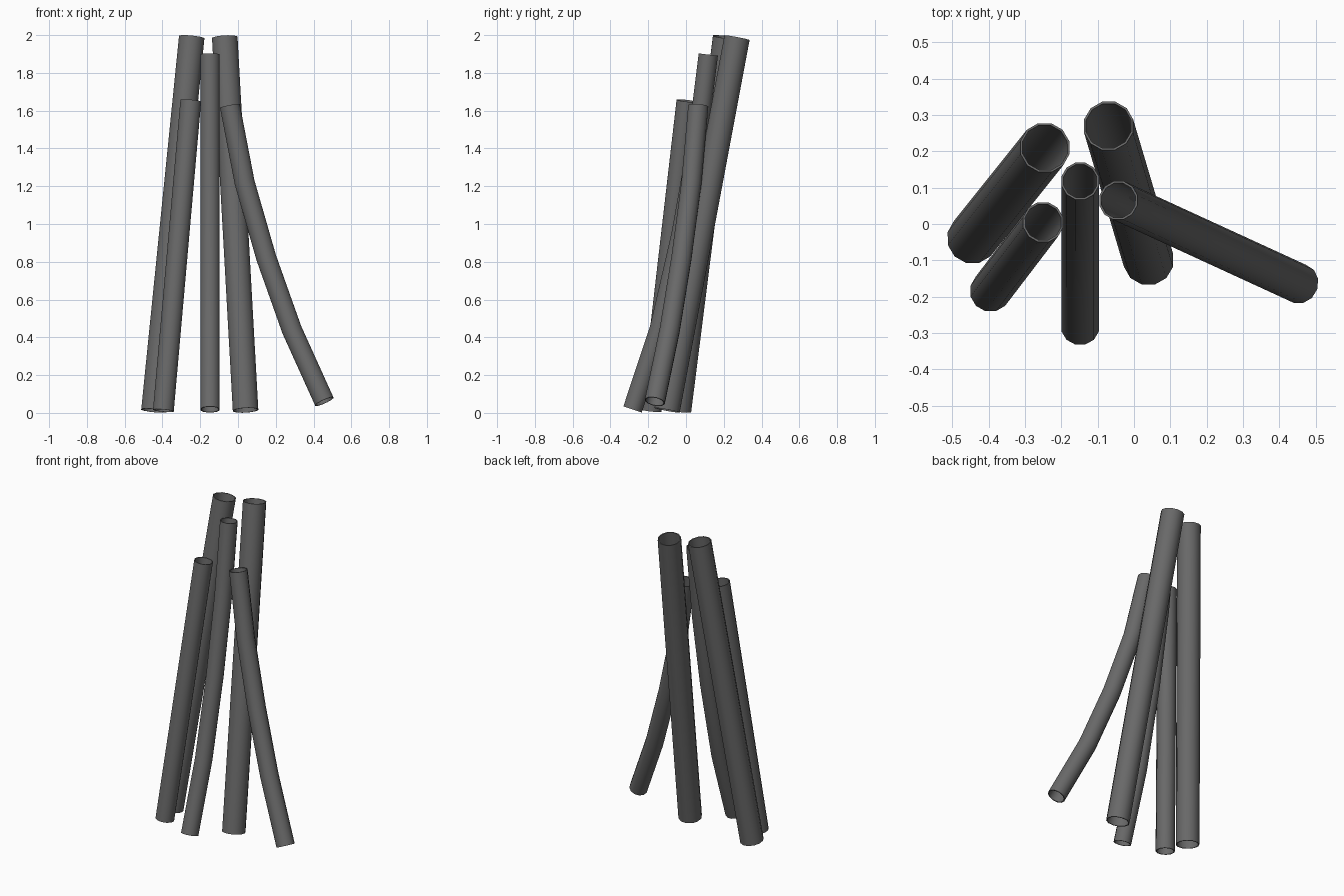
import bpy
import bmesh
from math import cos, sin, tau, radians
from mathutils import Vector

cube = bpy.data.objects.get("Cube")
if cube:
    bpy.data.objects.remove(cube, do_unlink=True)

SIDES = 12
WALL = 0.006

# Single dark grey colour
grey = bpy.data.materials.new("dark_grey")
grey.use_nodes = True
colour = (0.14, 0.14, 0.14, 1)
grey.diffuse_color = colour
bsdf = grey.node_tree.nodes["Principled BSDF"]
bsdf.inputs["Base Color"].default_value = colour
bsdf.inputs["Roughness"].default_value = 0.6


def make_pipe(name, radius, path):
    """Sweep an open round wall along the path, then give it thickness."""
    points = [Vector(p) for p in path]
    bm = bmesh.new()
    rings = []
    last = len(points) - 1
    for i, centre in enumerate(points):
        # Each ring is square to the local direction of the pipe
        along = (points[min(i + 1, last)] - points[max(i - 1, 0)]).normalized()
        u = Vector((0, 1, 0)).cross(along).normalized()
        v = along.cross(u)
        angles = [tau * (k + 0.5) / SIDES for k in range(SIDES)]
        rings.append([bm.verts.new(centre + radius * (cos(a) * u + sin(a) * v))
                      for a in angles])
    for low, high in zip(rings, rings[1:]):
        for k in range(SIDES):
            n = (k + 1) % SIDES
            bm.faces.new((low[k], low[n], high[n], high[k]))
    mesh = bpy.data.meshes.new(name)
    bm.to_mesh(mesh)
    bm.free()
    mesh.materials.append(grey)
    pipe = bpy.data.objects.new(name, mesh)
    bpy.context.collection.objects.link(pipe)

    solid = pipe.modifiers.new("wall", "SOLIDIFY")
    solid.thickness = WALL
    solid.offset = -1

    bpy.ops.object.select_all(action="DESELECT")
    pipe.select_set(True)
    bpy.context.view_layer.objects.active = pipe
    bpy.ops.object.modifier_apply(modifier=solid.name)
    bpy.ops.object.shade_smooth_by_angle(angle=radians(40))


# Straight pipes, bottom to top
make_pipe("back_right_pipe", 0.07, [(-0.445, -0.04, 0.012), (-0.245, 0.21, 1.989)])
make_pipe("back_left_pipe", 0.07, [(0.04, -0.10, 0.014), (-0.07, 0.27, 1.986)])
make_pipe("front_right_pipe", 0.057, [(-0.395, -0.185, 0.012), (-0.25, 0.005, 1.652)])

# Bent pipes, bottom to top
make_pipe("middle_pipe", 0.053, [
    (-0.148, -0.283, 0.018), (-0.148, -0.14, 0.45), (-0.148, -0.025, 0.95),
    (-0.148, 0.06, 1.43), (-0.148, 0.118, 1.897)])
make_pipe("splayed_left_pipe", 0.055, [
    (0.457, -0.165, 0.06), (0.285, -0.086, 0.44), (0.15, -0.024, 0.82),
    (0.035, 0.029, 1.22), (-0.043, 0.065, 1.625)])
